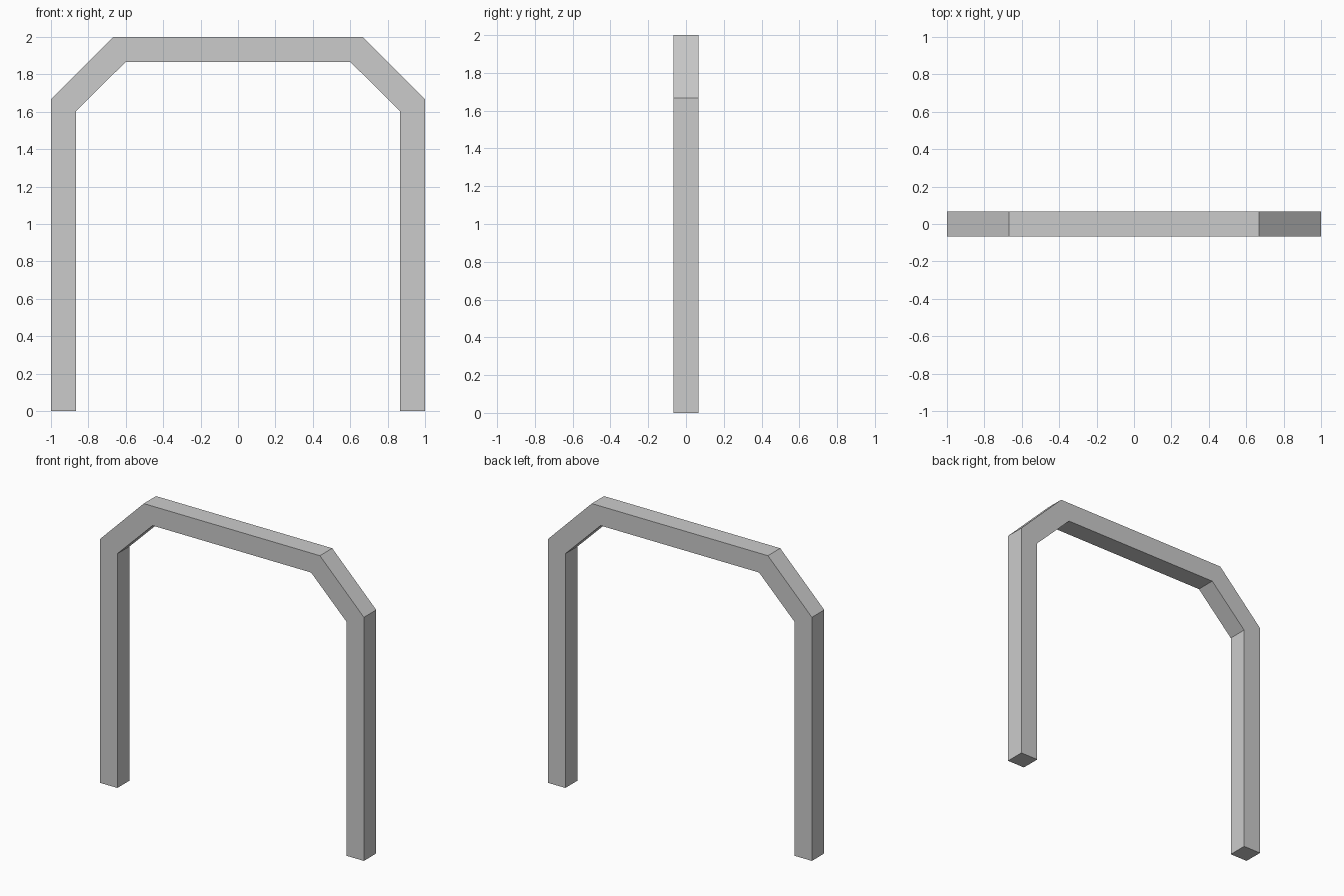
import bpy, bmesh

if "Cube" in bpy.data.objects:
    bpy.data.objects.remove(bpy.data.objects["Cube"])

HALF_DEPTH = 0.0667

# Right half of the arch: (outer, inner) corner pairs from foot to top bend
right = [
    ((1.0, 0.0), (0.867, 0.0)),
    ((1.0, 1.667), (0.867, 1.603)),
    ((0.667, 2.0), (0.6, 1.867)),
]
# Mirror across x = 0 for the left half
left = [tuple((-x, z) for x, z in pair) for pair in reversed(right)]

# Sweep the square bar section through the mitred stations
bm = bmesh.new()
rings = []
for outer, inner in right + left:
    rings.append([bm.verts.new((x, y, z)) for (x, z), y in (
        (outer, -HALF_DEPTH), (outer, HALF_DEPTH),
        (inner, HALF_DEPTH), (inner, -HALF_DEPTH))])
for a, b in zip(rings, rings[1:]):
    for i in range(4):
        j = (i + 1) % 4
        bm.faces.new((a[i], a[j], b[j], b[i]))

# Closed feet
bm.faces.new(rings[0])
bm.faces.new(rings[-1])
bmesh.ops.recalc_face_normals(bm, faces=bm.faces)

mesh = bpy.data.meshes.new("arch_frame")
bm.to_mesh(mesh)
bm.free()
bpy.context.collection.objects.link(bpy.data.objects.new("arch_frame", mesh))
